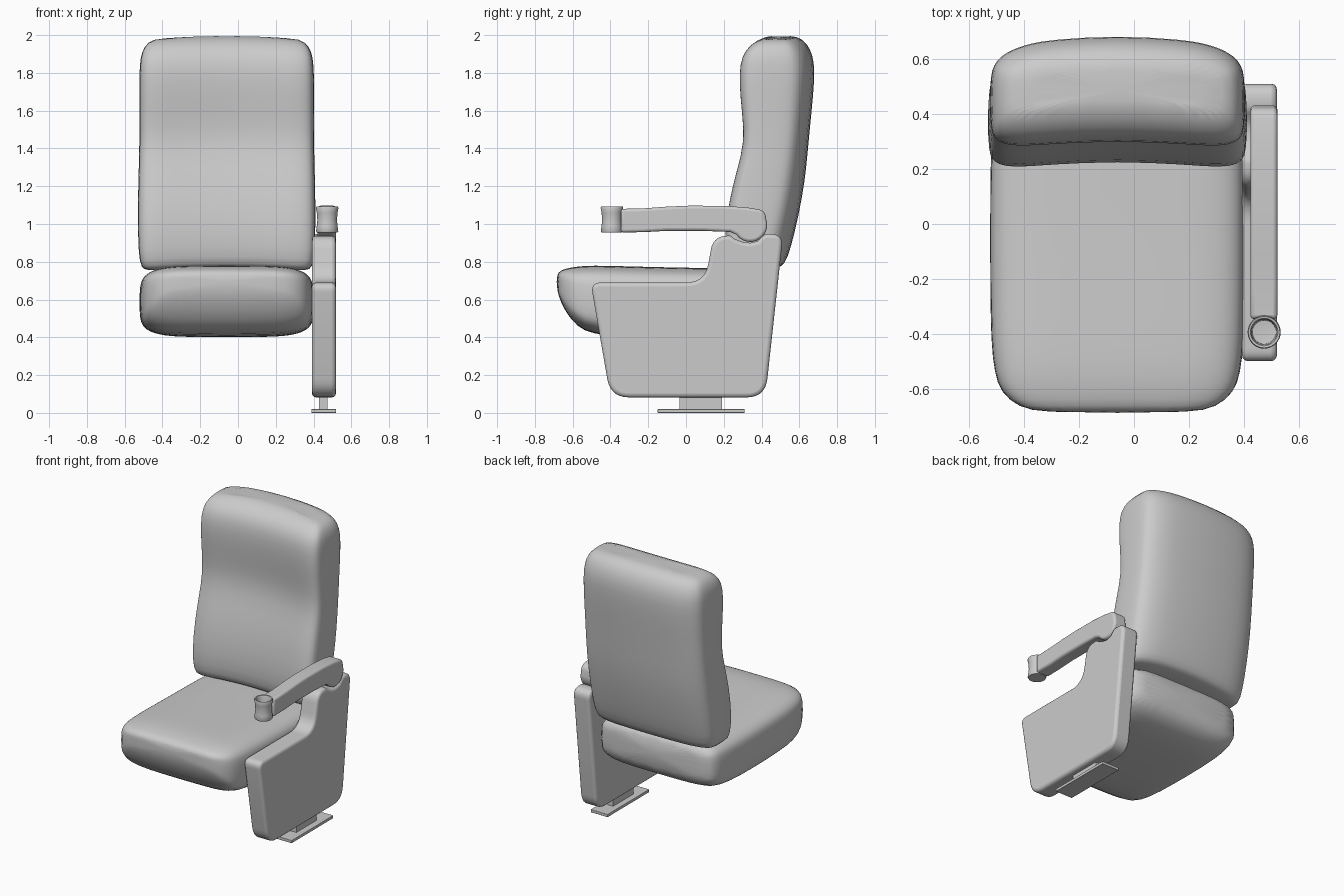
import bpy, bmesh, math
from mathutils import Vector, Matrix

if "Cube" in bpy.data.objects:
    bpy.data.objects.remove(bpy.data.objects["Cube"])


def make_object(name, bm, bevel=0, subsurf=0, angle=40):
    bmesh.ops.recalc_face_normals(bm, faces=bm.faces)
    mesh = bpy.data.meshes.new(name)
    bm.to_mesh(mesh)
    bm.free()
    ob = bpy.data.objects.new(name, mesh)
    bpy.context.collection.objects.link(ob)
    if bevel:
        m = ob.modifiers.new("Bevel", 'BEVEL')
        m.width, m.segments = bevel, 3
        m.limit_method, m.angle_limit = 'ANGLE', math.radians(60)
    if subsurf:
        m = ob.modifiers.new("Subsurf", 'SUBSURF')
        m.levels = m.render_levels = subsurf
    bpy.ops.object.select_all(action='DESELECT')
    ob.select_set(True)
    bpy.context.view_layer.objects.active = ob
    bpy.ops.object.shade_smooth_by_angle(angle=math.radians(angle))
    return ob


def cushion(name, stations, place, power, n=32):
    """Loft soft rounded-rectangle rings (position, low, high, half width)."""
    bm = bmesh.new()
    rings = []
    for pos, lo, hi, half in stations:
        ring = []
        for i in range(n):
            a = 2 * math.pi * i / n
            c, s = math.cos(a), math.sin(a)
            u = math.copysign(abs(c) ** (2 / power), c) * half
            v = (lo + hi) / 2 + math.copysign(abs(s) ** (2 / power), s) * (hi - lo) / 2
            ring.append(bm.verts.new(place(u, v, pos)))
        rings.append(ring)
    for a, b in zip(rings, rings[1:]):
        for i in range(n):
            j = (i + 1) % n
            bm.faces.new((a[i], a[j], b[j], b[i]))
    bm.faces.new(rings[0])
    bm.faces.new(rings[-1])
    return make_object(name, bm, subsurf=1, angle=80)


def rounded_plate(name, corners, x0, x1, bevel):
    """Extrude a (y, z, corner radius) outline along x."""
    pts = []
    for i, (y, z, r) in enumerate(corners):
        p = Vector((y, z))
        if not r:
            pts.append(p)
            continue
        a = p + (Vector(corners[i - 1][:2]) - p).normalized() * r
        b = p + (Vector(corners[(i + 1) % len(corners)][:2]) - p).normalized() * r
        for k in range(8):
            t = k / 7
            pts.append(a * (1 - t) ** 2 + p * 2 * t * (1 - t) + b * t * t)
    bm = bmesh.new()
    face = bm.faces.new([bm.verts.new((x0, p.x, p.y)) for p in pts])
    ext = bmesh.ops.extrude_face_region(bm, geom=[face])
    bmesh.ops.translate(bm, vec=(x1 - x0, 0, 0),
                        verts=[g for g in ext['geom'] if isinstance(g, bmesh.types.BMVert)])
    return make_object(name, bm, bevel=bevel)


def box(name, lo, hi, bevel=0):
    lo, hi = Vector(lo), Vector(hi)
    bm = bmesh.new()
    bmesh.ops.create_cube(bm, size=1, matrix=Matrix.Translation((lo + hi) / 2)
                          @ Matrix.Diagonal((*(hi - lo), 1)))
    return make_object(name, bm, bevel=bevel)


CX = -0.06  # middle of the cushions

# Seat cushion, lofted front to back
cushion("seat", [
    (-.685, .66, .73, .27), (-.665, .585, .757, .36), (-.61, .49, .77, .425),
    (-.54, .43, .78, .447), (-.43, .408, .78, .46), (-.2, .40, .773, .463),
    (.1, .40, .767, .463), (.3, .415, .765, .46), (.40, .45, .76, .445),
    (.45, .52, .72, .40)],
    lambda u, v, p: (CX + u, p, v), 4.5)

# Backrest with headrest swell, lofted upward and bowed around the sitter
cushion("backrest", [
    (.768, .30, .47, .40), (.775, .255, .51, .44), (.81, .232, .54, .463),
    (.95, .222, .58, .471), (1.15, .25, .622, .471), (1.3, .29, .642, .467),
    (1.45, .33, .655, .463), (1.6, .315, .67, .463), (1.75, .30, .684, .464),
    (1.86, .303, .685, .462), (1.93, .33, .662, .452), (1.98, .385, .625, .42),
    (2.002, .46, .56, .36)],
    lambda u, v, p: (CX + u, v - .05 * (u / .46) ** 2, p - .02 * (u / .46) ** 2), 5)

# Side panel with a notch that cradles the armrest hinge
rounded_plate("side_panel", [
    (-.505, .69, .055), (.10, .69, .10), (.145, .938, .075), (.235, .938, 0),
    (.26, .92, 0), (.30, .905, 0), (.34, .90, 0), (.38, .91, 0), (.405, .938, 0),
    (.425, .947, 0), (.515, .947, .065), (.42, .082, .10), (-.40, .082, .10)],
    .392, .518, .02)

# Armrest bar with round hinge end
hinge = [(.34 + .09 * math.cos(math.radians(a)), .995 + .09 * math.sin(math.radians(a)), 0)
         for a in range(20, -151, -15)]
rounded_plate("armrest", [
    (-.345, .955, 0), (-.345, 1.08, 0), (-.22, 1.083, 0), (-.1, 1.092, 0),
    (.02, 1.097, 0), (.2, 1.096, 0), (.32, 1.088, 0), (.42, 1.072, .04)] + hinge + [
    (.235, .958, 0), (.08, .964, 0), (-.1, .964, 0), (-.22, .957, 0)],
    .422, .52, .015)

# Cup holder: turned, waisted cup
bm = bmesh.new()
prof = [(0, .955), (.055, .955), (.059, .962), (.055, .99), (.052, 1.02), (.055, 1.06),
        (.060, 1.085), (.057, 1.092), (.050, 1.090), (.046, 1.08), (.043, 1.0), (0, .995)]
vs = [bm.verts.new((.472 + r, -.392, z)) for r, z in prof]
es = [bm.edges.new(p) for p in zip(vs, vs[1:])]
bmesh.ops.spin(bm, geom=vs + es, cent=(.472, -.392, 0), axis=(0, 0, 1),
               angle=2 * math.pi, steps=32)
bmesh.ops.remove_doubles(bm, verts=bm.verts, dist=1e-4)
make_object("cup_holder", bm)

# Floor mount
box("mount_post", (.43, -.035, .015), (.475, .19, .09))
box("floor_plate", (.388, -.15, 0), (.52, .31, .02), .003)
